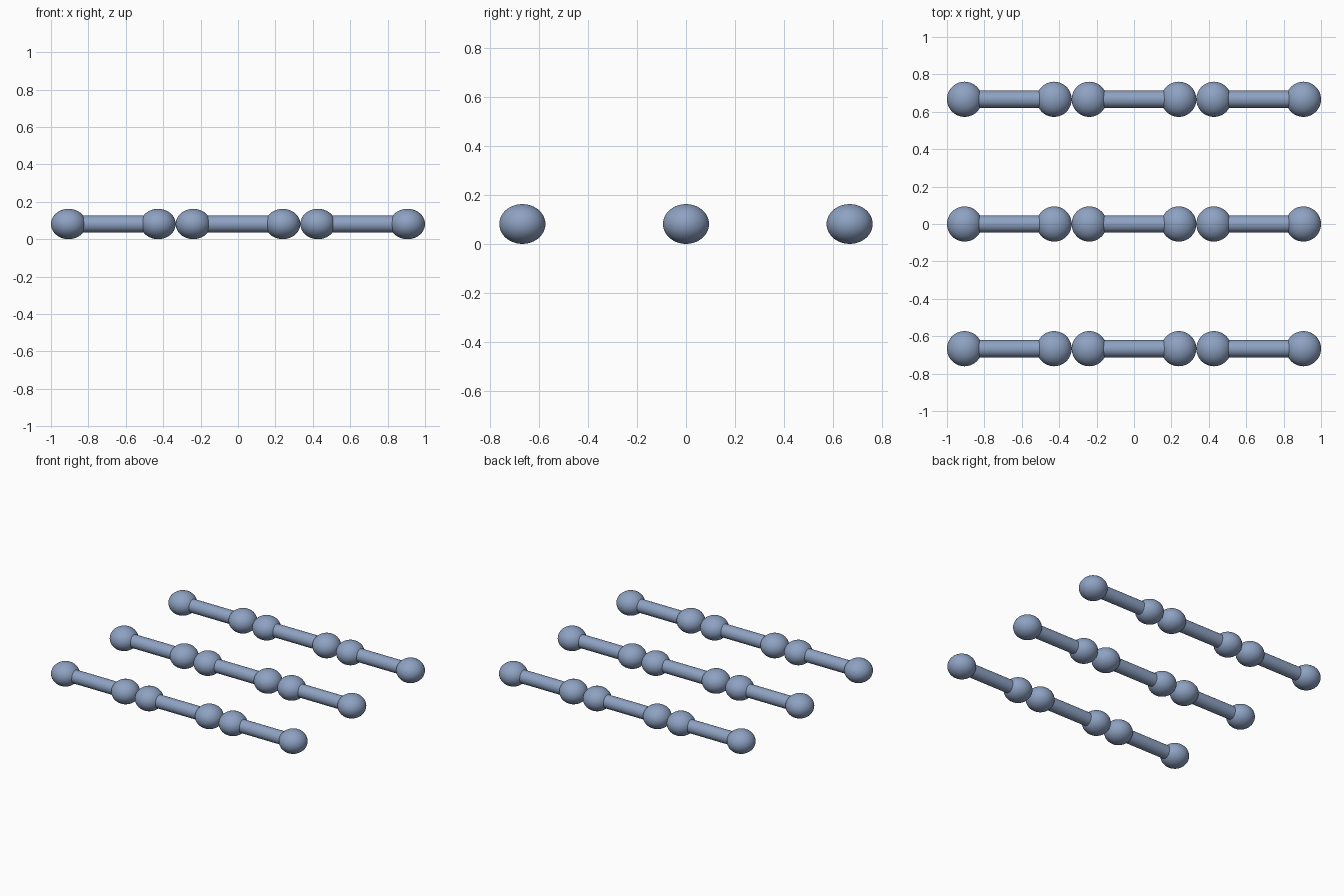
import bpy
import math

if "Cube" in bpy.data.objects:
    bpy.data.objects.remove(bpy.data.objects["Cube"])

SPACING = 2 / 3      # distance between neighbouring dumbbells
RADIUS = 0.094       # weight radius in plan
HALF_HEIGHT = 0.081  # weights are slightly squashed in z
OFFSET = 1 - SPACING - RADIUS
ROD_RADIUS = 0.046

steel = bpy.data.materials.new("blue_grey")
steel.diffuse_color = (0.27, 0.36, 0.54, 1)
steel.use_nodes = True
steel.node_tree.nodes["Principled BSDF"].inputs["Base Color"].default_value = steel.diffuse_color


def finish(name):
    ob = bpy.context.object
    ob.name = name
    ob.data.materials.append(steel)
    bpy.ops.object.transform_apply(location=False, rotation=True, scale=True)
    bpy.ops.object.shade_smooth_by_angle(angle=math.radians(40))
    return ob


# rounded end weight
def weight(x, y):
    bpy.ops.mesh.primitive_uv_sphere_add(segments=48, ring_count=24, radius=1,
                                         location=(x, y, HALF_HEIGHT))
    bpy.context.object.scale = (RADIUS, RADIUS, HALF_HEIGHT)
    finish("end_weight")


# round handle joining two weights
def handle(x, y):
    bpy.ops.mesh.primitive_cylinder_add(vertices=32, radius=ROD_RADIUS,
                                        depth=2 * OFFSET - 0.08,
                                        location=(x, y, HALF_HEIGHT),
                                        rotation=(0, math.pi / 2, 0))
    finish("handle")


# three by three grid of dumbbells
for row in (-1, 0, 1):
    for col in (-1, 0, 1):
        x, y = col * SPACING, row * SPACING
        handle(x, y)
        for side in (-1, 1):
            weight(x + side * OFFSET, y)
